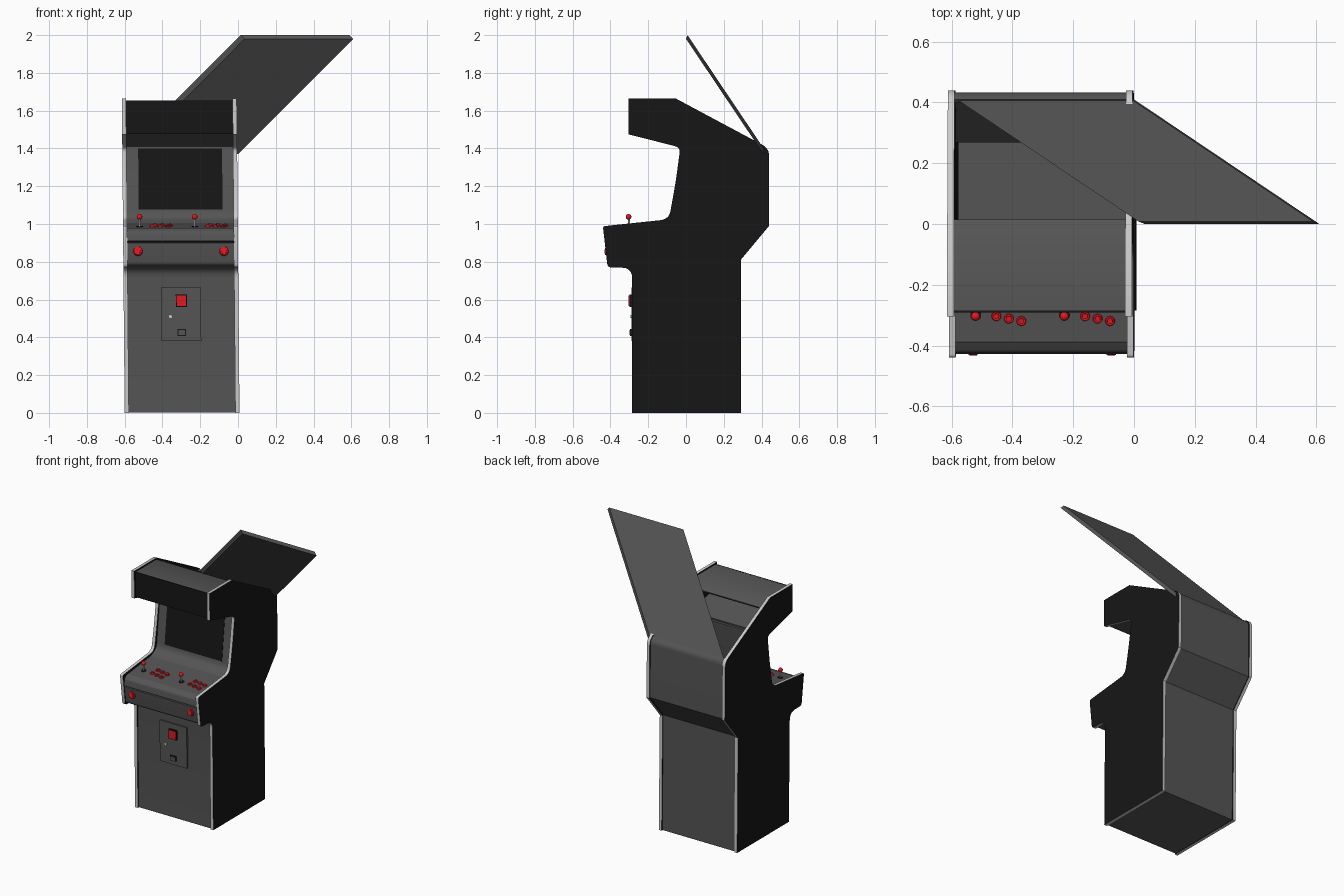
import bpy, bmesh, math
from mathutils import Vector, Matrix

if "Cube" in bpy.data.objects:
    bpy.data.objects.remove(bpy.data.objects["Cube"])


def material(name, r, g, b):
    m = bpy.data.materials.new(name)
    m.diffuse_color = (r, g, b, 1)
    m.use_nodes = True
    m.node_tree.nodes["Principled BSDF"].inputs["Base Color"].default_value = m.diffuse_color
    return m


BLACK = material("black", 0.008, 0.008, 0.008)
DARK = material("dark_grey", 0.09, 0.09, 0.09)
TRIM = material("trim_grey", 0.55, 0.55, 0.55)
RED = material("red", 0.75, 0.01, 0.015)
XL, XR, T = -0.608, 0.0, 0.022       # cabinet outer sides, side panel thickness
IL, IR = XL + T, XR - T              # inner width


def finish(name, bm, mats, lean=True):
    """Turn a bmesh into an object; the whole cabinet leans very slightly sideways."""
    bmesh.ops.recalc_face_normals(bm, faces=bm.faces)
    if lean:
        for v in bm.verts:
            v.co.x += 0.008 - 0.009 * v.co.z
    me = bpy.data.meshes.new(name)
    bm.to_mesh(me)
    bm.free()
    for m in mats:
        me.materials.append(m)
    me.shade_smooth()
    me.set_sharp_from_angle(angle=math.radians(30))
    ob = bpy.data.objects.new(name, me)
    bpy.context.collection.objects.link(ob)
    return ob


def rounded(pts, steps=5):
    """Round the corners of a path; points are (y, z) or (y, z, radius)."""
    out, n = [], len(pts)
    for i, p in enumerate(pts):
        c = Vector(p[:2])
        if len(p) < 3:
            out.append(c)
            continue
        a = (Vector(pts[i - 1][:2]) - c).normalized()
        b = (Vector(pts[(i + 1) % n][:2]) - c).normalized()
        d = p[2]
        for k in range(steps + 1):
            t = k / steps
            out.append(c + a * d * (1 - t) ** 2 + b * d * t ** 2)
    return out


def prism(name, pts, x0, x1, mat, rim=None):
    """Extrude a (y, z) outline along x; the rim can have its own material."""
    bm = bmesh.new()
    a = [bm.verts.new((x0, p[0], p[1])) for p in pts]
    b = [bm.verts.new((x1, p[0], p[1])) for p in pts]
    bm.faces.new(a)
    bm.faces.new(b[::-1])
    for i in range(len(pts)):
        j = (i + 1) % len(pts)
        f = bm.faces.new((a[i], a[j], b[j], b[i]))
        f.material_index = 1 if rim else 0
    return finish(name, bm, [mat, rim] if rim else [mat])


def strip(name, path, mat=DARK, th=0.014, x0=IL, x1=IR):
    """Bent sheet following a path, thickened to the left of its direction."""
    p = rounded(path)
    inner = []
    for i, c in enumerate(p):
        d0 = (c - p[max(i - 1, 0)]).normalized()
        d1 = (p[min(i + 1, len(p) - 1)] - c).normalized()
        d = (d0 + d1).normalized()
        ref = d0 if d0.length else d1
        inner.append(c + Vector((-d.y, d.x)) * th / max(d.dot(ref), 0.5))
    return prism(name, p + inner[::-1], x0, x1, mat)


def box(name, x0, x1, y0, y1, z0, z1, mat):
    return prism(name, [(y0, z0), (y1, z0), (y1, z1), (y0, z1)], x0, x1, mat)


def disc(name, loc, r, h, tilt, mat, r2=None):
    """Round button or rod standing on loc, tilted about x."""
    bm = bmesh.new()
    m = Matrix.Translation(loc) @ Matrix.Rotation(tilt, 4, 'X') @ Matrix.Translation((0, 0, h / 2))
    bmesh.ops.create_cone(bm, cap_ends=True, segments=20, radius1=r, radius2=r2 or r, depth=h, matrix=m)
    return finish(name, bm, [mat])


# side panels with light edge trim
side = rounded([
    (-0.285, 0), (0.29, 0), (0.29, 0.81), (0.44, 0.99), (0.44, 1.40, 0.04),
    (-0.055, 1.665), (-0.305, 1.665), (-0.305, 1.475), (-0.03, 1.405, 0.03),
    (-0.055, 1.22, 0.05), (-0.09, 1.025, 0.045), (-0.44, 0.988, 0.012),
    (-0.415, 0.77, 0.02), (-0.285, 0.768, 0.055)])
prism("left_side_panel", side, XL, IL, BLACK, TRIM)
prism("right_side_panel", side, IR, XR, BLACK, TRIM)

# floor, back and roof sheets
strip("floor_panel", [(-0.275, 0.003), (0.28, 0.003)])
strip("back_panel", [(0.283, 0.003), (0.283, 0.813), (0.432, 0.992), (0.432, 1.385, 0.02), (0.41, 1.41)])
strip("roof_panel", [(0.015, 1.615), (-0.06, 1.655), (-0.285, 1.655)])

# marquee front and underside
strip("marquee", [(-0.292, 1.655), (-0.292, 1.48)], BLACK)
strip("marquee_underside", [(-0.29, 1.479), (-0.02, 1.411)])

# monitor surround and screen
strip("screen_surround", [(-0.02, 1.412), (-0.066, 1.035, 0.035), (-0.13, 1.006)])
strip("screen", [(-0.0245, 1.40), (-0.0642, 1.077)], BLACK, 0.006, -0.524, -0.08)

# control deck, nose and lower front
strip("control_deck", [(-0.13, 1.006), (-0.39, 0.976)])
strip("deck_nose", [(-0.39, 0.979), (-0.422, 0.958, 0.012), (-0.427, 0.91)])
strip("nose_gap", [(-0.412, 0.915), (-0.412, 0.895)], BLACK)
strip("lower_front", [(-0.423, 0.90), (-0.408, 0.781, 0.02), (-0.277, 0.77, 0.055), (-0.277, 0.003)])

# joysticks and action buttons for two players
tilt = 0.115


def deck_z(y):
    return 1.006 + (y + 0.13) * 0.115


for n, px in enumerate((-0.52, -0.228), 1):
    z = deck_z(-0.30)
    disc(f"joystick_base_{n}", (px, -0.30, z - 0.002), 0.018, 0.004, tilt, BLACK)
    disc(f"joystick_rod_{n}", (px, -0.30, z), 0.005, 0.05, 0.05, TRIM)
    bm = bmesh.new()
    bmesh.ops.create_uvsphere(bm, u_segments=16, v_segments=10, radius=0.015,
                              matrix=Matrix.Translation((px, -0.304, 1.038)))
    finish(f"joystick_ball_{n}", bm, [RED])
    for row in range(2):
        for k in range(3):
            x = px + 0.068 + 0.041 * k + 0.012 * row
            y = -0.303 - 0.008 * k + 0.046 * row
            z = deck_z(y)
            disc(f"button_rim_{n}_{row}_{k}", (x, y, z - 0.002), 0.017, 0.007, tilt, RED, 0.014)
            disc(f"button_cap_{n}_{row}_{k}", (x, y, z), 0.010, 0.011, tilt, RED, 0.009)

# large buttons on the front
for n, x in enumerate((-0.53, -0.075), 1):
    disc(f"front_button_rim_{n}", (x, -0.412, 0.857), 0.026, 0.014, math.radians(83), RED, 0.022)
    disc(f"front_button_cap_{n}", (x, -0.412, 0.857), 0.016, 0.019, math.radians(83), RED, 0.015)

# coin door
box("coin_door", -0.409, -0.199, -0.289, -0.272, 0.38, 0.665, DARK)
box("coin_slot_frame", -0.332, -0.272, -0.299, -0.28, 0.56, 0.628, BLACK)
box("coin_slot_light", -0.327, -0.277, -0.304, -0.28, 0.566, 0.622, RED)
box("coin_return", -0.325, -0.28, -0.296, -0.28, 0.408, 0.444, BLACK)
box("coin_return_flap", -0.32, -0.285, -0.298, -0.28, 0.412, 0.438, DARK)
disc("coin_door_lock", (-0.361, -0.285, 0.51), 0.008, 0.009, math.radians(90), TRIM)

# opened rear lid, skewed sideways as it rises
bm = bmesh.new()
lid_low = [(-0.575, 0.41, 1.37), (0.0, 0.41, 1.37), (0.61, 0.0, 1.98), (0.035, 0.0, 1.98)]
a = [bm.verts.new(p) for p in lid_low]
b = [bm.verts.new(Vector(p) + Vector((-0.02, 0.008, 0.02))) for p in lid_low]
bm.faces.new(a)
bm.faces.new(b[::-1])
for i in range(4):
    j = (i + 1) % 4
    bm.faces.new((a[i], a[j], b[j], b[i]))
finish("rear_lid", bm, [DARK], lean=False)
